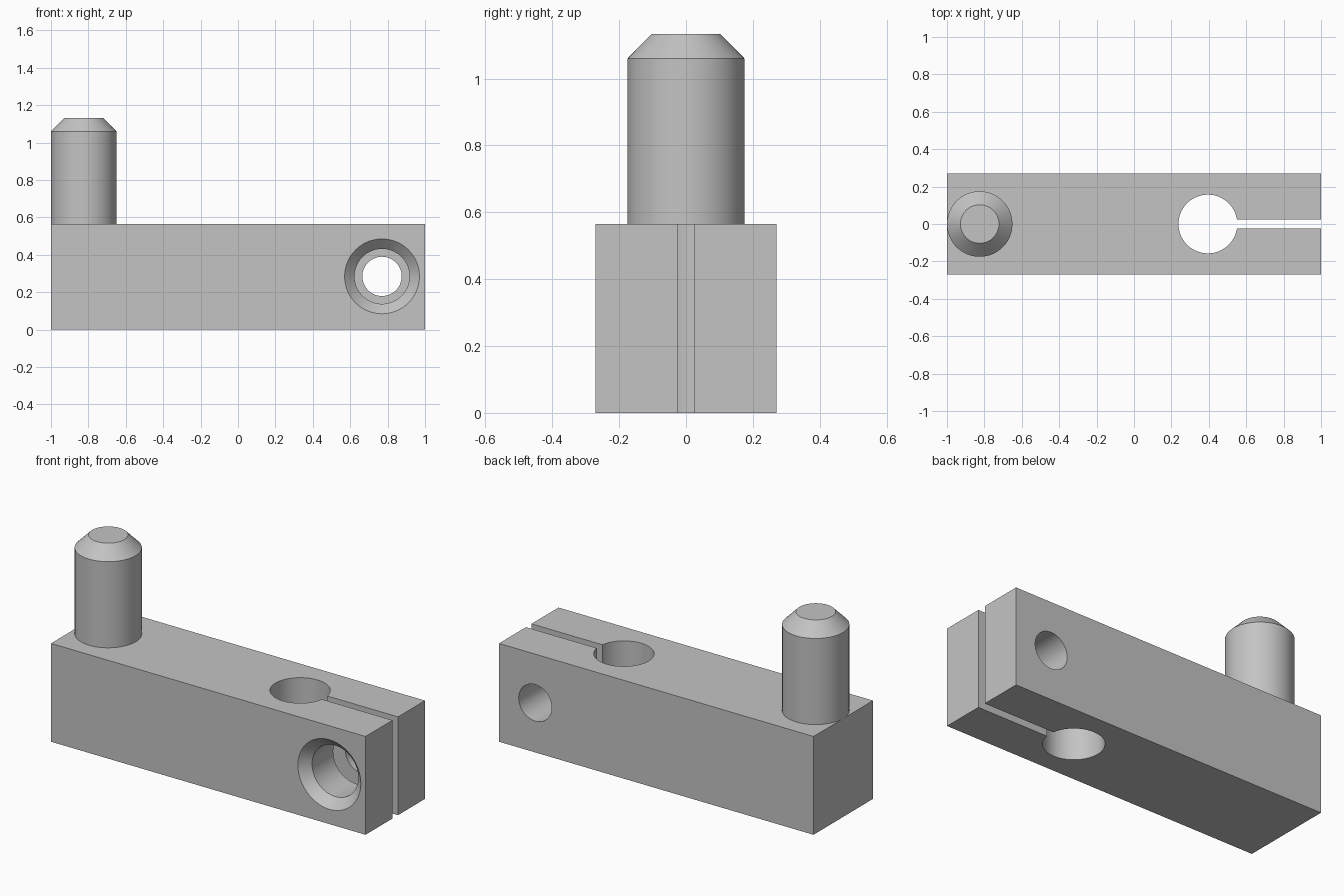
import bpy, bmesh, math
from mathutils import Matrix, Vector

cube = bpy.data.objects.get("Cube")
if cube:
    bpy.data.objects.remove(cube, do_unlink=True)

SIDES = 96
HEIGHT, HALF_DEPTH = 0.565, 0.27

steel = bpy.data.materials.new("plain_grey")
steel.use_nodes = True
grey = (0.55, 0.55, 0.55, 1)
steel.diffuse_color = grey
steel.node_tree.nodes["Principled BSDF"].inputs["Base Color"].default_value = grey


def make_object(name, bm):
    bmesh.ops.recalc_face_normals(bm, faces=bm.faces)
    mesh = bpy.data.meshes.new(name)
    bm.to_mesh(mesh)
    bm.free()
    mesh.materials.append(steel)
    obj = bpy.data.objects.new(name, mesh)
    bpy.context.collection.objects.link(obj)
    return obj


def box(name, low, high):
    low, high = Vector(low), Vector(high)
    bm = bmesh.new()
    bmesh.ops.create_cube(bm, size=1)
    for v in bm.verts:
        v.co = (low + high) / 2 + v.co * (high - low)
    return make_object(name, bm)


def turned(name, profile, matrix):
    """Closed solid from (radius, height) rings turned around local z."""
    bm = bmesh.new()
    rings = []
    for r, h in profile:
        angles = [math.tau * i / SIDES for i in range(SIDES)]
        rings.append([bm.verts.new((r * math.cos(a), r * math.sin(a), h)) for a in angles])
    for a, b in zip(rings, rings[1:]):
        for i in range(SIDES):
            j = (i + 1) % SIDES
            bm.faces.new((a[i], a[j], b[j], b[i]))
    bm.faces.new(rings[0])
    bm.faces.new(rings[-1])
    bm.transform(matrix)
    return make_object(name, bm)


def cut(target, cutter):
    cutter.hide_render = True
    mod = target.modifiers.new("cut", "BOOLEAN")
    mod.operation, mod.solver, mod.object = "DIFFERENCE", "EXACT", cutter
    bpy.ops.object.select_all(action="DESELECT")
    bpy.context.view_layer.objects.active = target
    target.select_set(True)
    bpy.ops.object.modifier_apply(modifier=mod.name)
    bpy.data.objects.remove(cutter, do_unlink=True)


# Clamp block with a vertical bore and a slot running out to its end
block = box("clamp_block", (-1, -HALF_DEPTH, 0), (1, HALF_DEPTH, HEIGHT))
cut(block, turned("bore", [(0.157, -0.1), (0.157, 0.7)], Matrix.Translation((0.395, 0, 0))))
cut(block, box("slot", (0.4, -0.025, -0.1), (1.1, 0.025, 0.7)))

# Countersunk screw hole: wide in the front jaw, narrow in the back jaw
screw_axis = Matrix.Translation((0.77, -HALF_DEPTH, 0.285)) @ Matrix.Rotation(-math.pi / 2, 4, "X")
screw_profile = [(0.255, -0.055), (0.147, 0.053), (0.147, HALF_DEPTH),
                 (0.105, HALF_DEPTH), (0.105, 0.7)]
cut(block, turned("screw_hole", screw_profile, screw_axis))

# Upright pin with a chamfered tip
pin = turned("pin", [(0.175, 0.56), (0.175, 1.06), (0.103, 1.133)],
             Matrix.Translation((-0.825, 0, 0)))

# Smooth round walls, sharp edges
for obj in (block, pin):
    bpy.ops.object.select_all(action="DESELECT")
    bpy.context.view_layer.objects.active = obj
    obj.select_set(True)
    bpy.ops.object.shade_smooth_by_angle(angle=math.radians(25))
